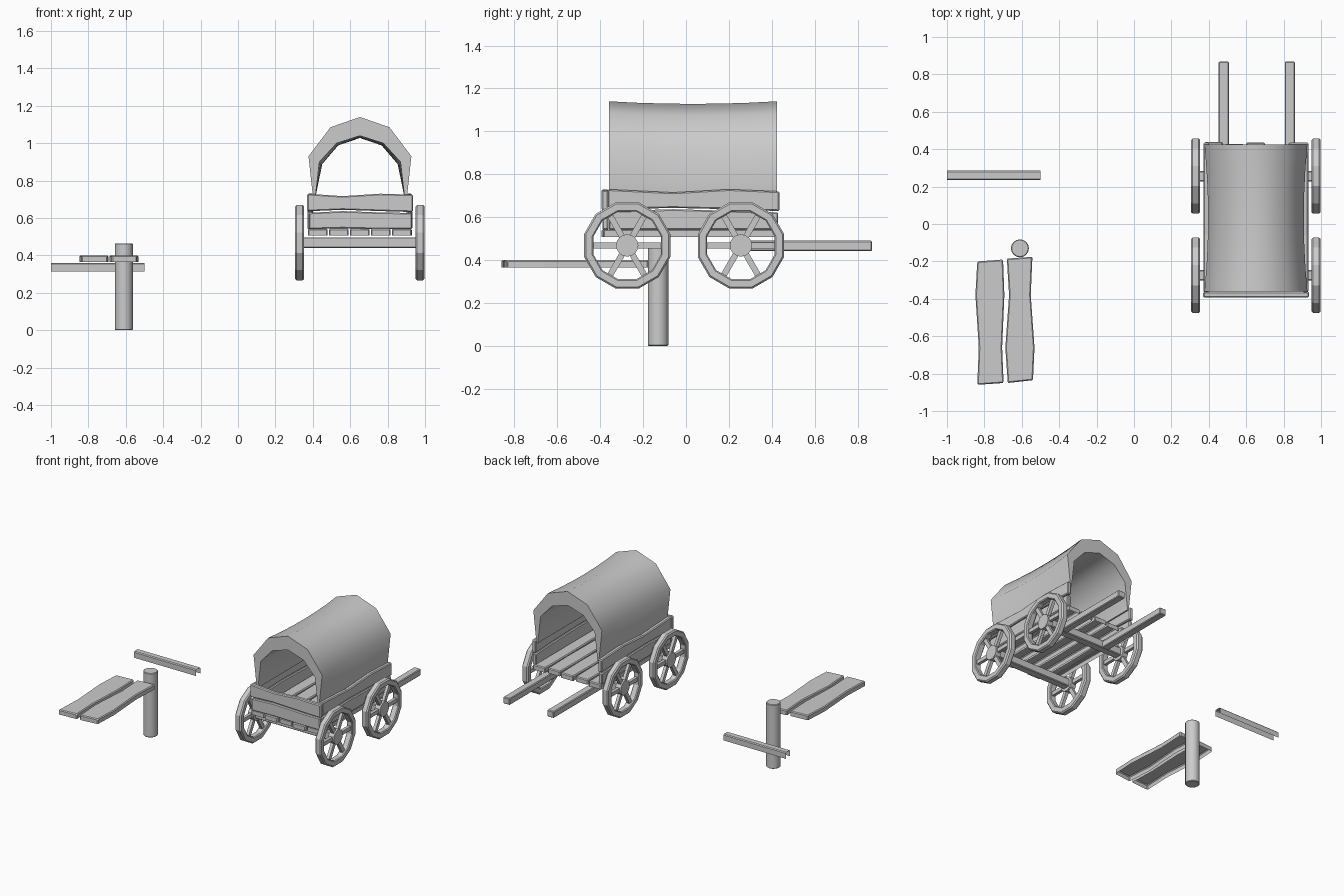
import bpy, bmesh, math
from mathutils import Vector, Matrix

if "Cube" in bpy.data.objects:
    bpy.data.objects.remove(bpy.data.objects["Cube"])


def finish(name, bm, bevel=0.0, smooth=None):
    bmesh.ops.recalc_face_normals(bm, faces=bm.faces)
    me = bpy.data.meshes.new(name)
    bm.to_mesh(me)
    bm.free()
    ob = bpy.data.objects.new(name, me)
    bpy.context.collection.objects.link(ob)
    if bevel:
        m = ob.modifiers.new("bevel", 'BEVEL')
        m.width, m.segments = bevel, 1
        m.limit_method, m.angle_limit = 'ANGLE', math.radians(40)
    if smooth:
        bpy.ops.object.select_all(action='DESELECT')
        ob.select_set(True)
        bpy.context.view_layer.objects.active = ob
        bpy.ops.object.shade_smooth_by_angle(angle=math.radians(smooth))
    return ob


def add_box(bm, lo, hi, rot=None):
    lo, hi = Vector(lo), Vector(hi)
    mat = Matrix.Translation((lo + hi) / 2) @ Matrix.Diagonal((*(hi - lo), 1))
    bmesh.ops.create_cube(bm, size=1, matrix=(rot @ mat) if rot else mat)


def box(name, lo, hi, bevel=0.005):
    bm = bmesh.new()
    add_box(bm, lo, hi)
    return finish(name, bm, bevel)


def plank(name, low, high, w0, w1, axes, open_bottom=False, bevel=0.006):
    """Rough plank: low/high are edge points (u, v), thickness w0..w1, axes e.g. 'yzx'."""
    bm = bmesh.new()

    def vert(u, v, w):
        d = dict(zip(axes, (u, v, w)))
        return bm.verts.new((d['x'], d['y'], d['z']))
    rows = [(vert(*a, w0), vert(*b, w0), vert(*b, w1), vert(*a, w1))
            for a, b in zip(low, high)]
    for r, s in zip(rows, rows[1:]):
        for i in range(1 if open_bottom else 0, 4):
            j = (i + 1) % 4
            bm.faces.new((r[i], r[j], s[j], s[i]))
    bm.faces.new(rows[0])
    bm.faces.new(rows[-1])
    return finish(name, bm, bevel)


# Round post
bm = bmesh.new()
bmesh.ops.create_cone(bm, cap_ends=True, segments=16, radius1=0.048, radius2=0.048, depth=0.465,
                      matrix=Matrix.Translation((-0.61, -0.13, 0.2325)))
finish("post", bm, 0.004, 40)

# Loose rail: channel open below and at the ends
bm = bmesh.new()
prof = [(0.235, 0.315), (0.235, 0.354), (0.241, 0.36), (0.279, 0.36), (0.285, 0.354), (0.285, 0.315)]
ends = [[bm.verts.new((x, y, z)) for y, z in prof] for x in (-1.0, -0.5)]
for i in range(5):
    bm.faces.new((ends[0][i], ends[0][i + 1], ends[1][i + 1], ends[1][i]))
finish("loose_rail", bm)

# Two rough planks beside the post, hollow below
plank("loose_plank_left",
      [(-0.86, -0.838), (-0.66, -0.83), (-0.38, -0.848), (-0.2, -0.838)],
      [(-0.85, -0.697), (-0.66, -0.705), (-0.38, -0.693), (-0.19, -0.70)],
      0.365, 0.40, 'yxz', True)
plank("loose_plank_right",
      [(-0.85, -0.675), (-0.66, -0.688), (-0.38, -0.668), (-0.185, -0.68)],
      [(-0.835, -0.54), (-0.66, -0.532), (-0.38, -0.552), (-0.175, -0.543)],
      0.365, 0.40, 'yxz', True)

CX = 0.652
# Wagon floor planks, hollow below
for i in range(5):
    x0 = 0.373 + i * 0.1125
    e = (0.006, -0.004, 0.004, -0.006, 0.003)[i]
    plank(f"floor_plank_{i + 1}",
          [(-0.388 + e, x0), (-0.1, x0 + 0.004), (0.2, x0), (0.432 + e, x0 + 0.003)],
          [(-0.388 + e, x0 + 0.105), (-0.1, x0 + 0.102), (0.2, x0 + 0.106), (0.432 + e, x0 + 0.102)],
          0.507, 0.543, 'yxz', True)

# Side boards, two per side
for side, sx in (("left", -1), ("right", 1)):
    a, b = sorted((CX + sx * 0.28, CX + sx * 0.25))
    plank(f"side_board_lower_{side}",
          [(-0.36, 0.54), (-0.06, 0.54), (0.2, 0.54), (0.43, 0.54)],
          [(-0.36, 0.628), (-0.06, 0.637), (0.2, 0.63), (0.43, 0.622)], a, b, 'yzx')
    plank(f"side_board_upper_{side}",
          [(-0.365, 0.636), (-0.06, 0.643), (0.2, 0.637), (0.435, 0.628)],
          [(-0.365, 0.73), (-0.06, 0.715), (0.2, 0.73), (0.435, 0.72)], a, b, 'yzx')

# Front boards
plank("front_board_lower",
      [(0.38, 0.54), (0.56, 0.545), (0.76, 0.54), (0.93, 0.54)],
      [(0.38, 0.628), (0.56, 0.637), (0.76, 0.63), (0.93, 0.627)], -0.39, -0.362, 'xzy')
plank("front_board_upper",
      [(0.37, 0.636), (0.56, 0.644), (0.76, 0.637), (0.935, 0.632)],
      [(0.37, 0.73), (0.56, 0.717), (0.76, 0.73), (0.935, 0.725)], -0.393, -0.362, 'xzy')

# Canopy: thick arch, slightly pinched at mid length
outer = [(-0.25, 0.70), (-0.275, 0.93), (-0.158, 1.085), (0, 1.14), (0.158, 1.085), (0.275, 0.93), (0.25, 0.70)]
inner = [(0.24, 0.70), (0.217, 0.90), (0.125, 1.0), (0, 1.04), (-0.125, 1.0), (-0.217, 0.90), (-0.24, 0.70)]
bm = bmesh.new()
rings = []
for k in range(7):
    t = k / 6 * 2 - 1
    pinch = 1 - t * t
    rings.append([bm.verts.new((CX + x * (1 - 0.07 * pinch * (z > 0.8)), 0.0325 + 0.3925 * t,
                                z - 0.012 * pinch * (z > 0.8))) for x, z in outer + inner])
n = len(rings[0])
for r, s in zip(rings, rings[1:]):
    for i in range(n):
        j = (i + 1) % n
        bm.faces.new((r[i], r[j], s[j], s[i]))
for r in (rings[0], rings[-1]):
    for i in range(6):
        bm.faces.new((r[i], r[i + 1], r[n - 2 - i], r[n - 1 - i]))
finish("canopy", bm, 0, 55)


# Wheels: twelve-sided rim, six spokes, hub
def wheel(name, x, y, z):
    bm = bmesh.new()
    sec = [(0.163, -0.018), (0.169, -0.024), (0.2, -0.024), (0.208, -0.016),
           (0.208, 0.016), (0.2, 0.024), (0.169, 0.024), (0.163, 0.018)]
    rim = []
    for k in range(12):
        a = math.radians(15 + 30 * k)
        rim.append([bm.verts.new((w, r * math.cos(a), r * math.sin(a))) for r, w in sec])
    for k in range(12):
        r, s = rim[k], rim[(k + 1) % 12]
        for i in range(8):
            j = (i + 1) % 8
            bm.faces.new((r[i], r[j], s[j], s[i]))
    for k in range(6):
        add_box(bm, (-0.011, 0.03, -0.014), (0.011, 0.165, 0.014),
                Matrix.Rotation(math.radians(60 * k), 4, 'X'))
    bmesh.ops.create_cone(bm, cap_ends=True, segments=16, radius1=0.052, radius2=0.052, depth=0.044,
                          matrix=Matrix.Rotation(math.pi / 2, 4, 'Y'))
    finish(name, bm).location = (x, y, z)


for end, y in (("front", -0.274), ("back", 0.256)):
    for side, sx in (("left", -1), ("right", 1)):
        wheel(f"wheel_{end}_{side}", CX + sx * 0.322, y, 0.468)
    box(f"axle_{end}", (0.34, y - 0.028, 0.44), (0.964, y + 0.028, 0.497))

# Pulling shafts
for side, x in (("left", 0.48), ("right", 0.833)):
    box(f"shaft_{side}", (x - 0.027, 0.24, 0.442), (x + 0.027, 0.868, 0.49))
